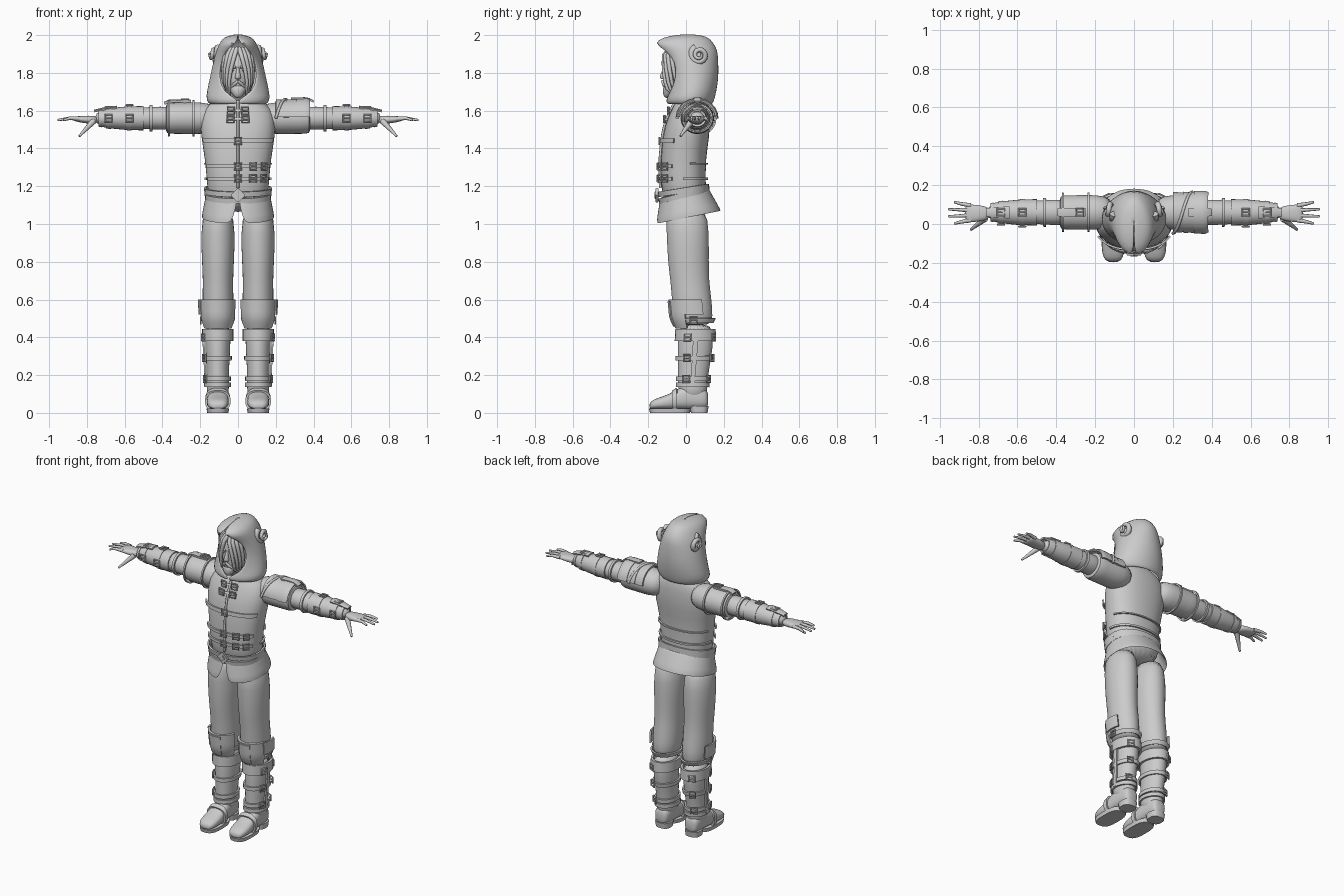
import bpy, bmesh
from math import sin, cos, pi, copysign, radians
from mathutils import Vector

default_cube = bpy.data.objects.get("Cube")
if default_cube:
    bpy.data.objects.remove(default_cube)

GREY = (.6, .6, .6, 1)
material = bpy.data.materials.new("plain grey")
material.use_nodes = True
material.diffuse_color = GREY
material.node_tree.nodes["Principled BSDF"].inputs["Base Color"].default_value = GREY
UP, OUT, FRONT = 0, pi / 2, pi
BACK = UP


def link(name, data):
    item = bpy.data.objects.new(name, data)
    bpy.context.collection.objects.link(item)
    return item


def finish(name, source):
    """Bake an object's modifiers or curve into a shaded, coloured mesh."""
    graph = bpy.context.evaluated_depsgraph_get()
    mesh = bpy.data.meshes.new_from_object(source.evaluated_get(graph))
    bpy.data.objects.remove(source)
    mesh.materials.clear()
    mesh.materials.append(material)
    mesh.shade_smooth()
    mesh.set_sharp_from_angle(angle=radians(50))
    return link(name, mesh)


def finish_bmesh(name, bm, thick=0, smooth=False):
    bmesh.ops.recalc_face_normals(bm, faces=bm.faces)
    mesh = bpy.data.meshes.new(name)
    bm.to_mesh(mesh)
    bm.free()
    source = link(name + "_source", mesh)
    if thick:
        solid = source.modifiers.new("thickness", "SOLIDIFY")
        solid.thickness, solid.offset = thick, 0
    if smooth:
        source.modifiers.new("smoothing", "SUBSURF").levels = 1
    return finish(name, source)


def tube(name, points, radii, cyclic=False):
    curve = bpy.data.curves.new(name, "CURVE")
    curve.dimensions = "3D"
    curve.bevel_depth, curve.bevel_resolution, curve.use_fill_caps = 1, 2, True
    spline = curve.splines.new("POLY")
    spline.points.add(len(points) - 1)
    for target, place, radius in zip(spline.points, points, radii):
        target.co = (*place, 1)
        target.radius = radius
    spline.use_cyclic_u = cyclic
    return finish(name, link(name + "_source", curve))


def taper(thick, thin, count):
    return [thick + (thin - thick) * i / (count - 1) for i in range(count)]


def box(name, place, size, turn=(0, 0, 0)):
    bm = bmesh.new()
    bmesh.ops.create_cube(bm, size=1)
    bmesh.ops.scale(bm, vec=size, verts=bm.verts)
    bmesh.ops.bevel(bm, geom=bm.edges[:], offset=.003, segments=2, affect="EDGES")
    item = finish_bmesh(name, bm)
    item.location, item.rotation_euler = place, turn


class Body:
    """A skin over oval sections: (position, centre, half width, half depth[, open arc])."""

    def __init__(self, rings, axis="z", centre=0, side=1, square=1, tilt=0):
        self.rings, self.axis, self.centre = rings, axis, centre
        self.side, self.square, self.tilt = side, square, tilt

    def point(self, t, angle, grow=0, tilt=0):
        for low, high in zip(self.rings, self.rings[1:]):
            if t <= high[0]:
                break
        blend = (t - low[0]) / (high[0] - low[0])
        middle, wide, deep = [p + (q - p) * blend for p, q in zip(low, high)][1:4]
        s, c = sin(angle), cos(angle)
        a = self.centre + (wide + grow) * copysign(abs(s) ** self.square, s)
        b = middle + (deep + grow) * copysign(abs(c) ** self.square, c)
        t += (self.tilt + tilt) * b
        x, y, z = {"z": (a, b, t), "x": (t, a, b), "y": (a, t, b)}[self.axis]
        return Vector((x * self.side, y, z))

    def build(self, name, stations, arcs, closed, facing=UP, grow=0, tilt=0, caps=False, **kw):
        count = 24
        bm = bmesh.new()
        rows = []
        for t, arc in zip(stations, arcs):
            angles = [facing + arc * pi * (2 * i / count - 1) for i in range(count + (not closed))]
            rows.append([bm.verts.new(self.point(t, angle, grow, tilt)) for angle in angles])
        for low, high in zip(rows, rows[1:]):
            for i in range(count):
                j = (i + 1) % len(low)
                bm.faces.new((low[i], low[j], high[j], high[i]))
        if caps:
            bm.faces.new(rows[0])
            bm.faces.new(rows[-1])
        return finish_bmesh(name, bm, **kw)

    def skin(self, name, thick=0, smooth=True):
        """The whole body: capped if solid, open if it has thickness."""
        arcs = [ring[4] if thick else 1 for ring in self.rings]
        stations = [ring[0] for ring in self.rings]
        self.build(name, stations, arcs, not thick, caps=not thick, thick=thick, smooth=smooth)
        return self

    def panel(self, name, start, end, arc=1, thick=.01, **kw):
        """A band or plate that follows the surface."""
        stations = taper(start, end, 6)
        self.build(name, stations, [arc] * 6, arc == 1, thick=thick, **kw)

    def buckle(self, name, t, angle, grow=.015, wide=.018, high=.018):
        place = self.point(t, angle, grow)
        turn = (self.point(t, angle, 1) - place).to_track_quat("Z", "Y")
        put = lambda x, y: place + turn @ Vector((x * wide, y * high, 0))
        tube(name, [put(-1, -1), put(1, -1), put(1, 1), put(-1, 1)], [.005] * 4, True)
        tube(name + "_prong", [put(-1, 0), put(1, 0)], [.004] * 2)

    def strap(self, name, t, half=.012, buckles=(), **kw):
        self.panel(name, t - half, t + half, grow=.006, **kw)
        for i, angle in enumerate(buckles):
            self.buckle(f"{name}_buckle_{i}", t, angle)

    def line(self, name, start, end, angle, swing, radii, grow=0):
        """A cord laid along the surface, swinging round it as it goes."""
        steps = taper(0, 1, len(radii))
        tube(name, [self.point(start + (end - start) * f, angle + swing * f, grow) for f in steps], radii)


# Hood with a forward peak and an open front
Body([(1.635, .02, .145, .115, 1), (1.66, .02, .167, .125, 1), (1.7, .03, .162, .125, .84),
      (1.78, .04, .142, .128, .75), (1.86, .035, .125, .13, .75), (1.92, .015, .108, .148, .8),
      (1.957, -.018, .094, .158, .96), (1.985, 0, .07, .115, 1), (1.995, .01, .03, .06, 1),
      (2, .01, .002, .002, 1)]).skin("hood", thick=.012)

# Head, beard and nose
head = Body([(1.6, .02, .06, .06), (1.68, -.01, .05, .06), (1.7, -.04, .045, .07), (1.75, -.04, .064, .078),
             (1.83, -.03, .074, .085), (1.9, -.02, .07, .085), (1.94, -.01, .04, .05)]).skin("head")
Body([(1.665, -.1, .012, .012), (1.69, -.09, .035, .034), (1.72, -.08, .05, .044),
      (1.745, -.07, .06, .04)]).skin("beard")
Body([(1.765, -.115, .015, .014), (1.775, -.12, .018, .022), (1.8, -.115, .01, .016),
      (1.835, -.105, .008, .014)]).skin("nose")
box("lower_lip", (0, -.122, 1.733), (.03, .012, .008))

# Jacket body with its centre seam, straps and clasps
jacket = Body([(1.06, 0, .15, .11), (1.2, -.015, .164, .12), (1.35, -.015, .176, .12), (1.46, 0, .197, .125),
               (1.54, .01, .2, .117), (1.61, .025, .185, .1), (1.655, .03, .12, .08),
               (1.68, .03, .07, .06)], square=.88).skin("jacket")
jacket.line("front_seam", 1.19, 1.65, FRONT, 0, [.007] * 12, grow=.003)
jacket.strap("chest_strap", 1.44, buckles=[FRONT], arc=.36, facing=FRONT)
jacket.strap("back_hem", 1.24, .006, arc=.5, facing=BACK)
jacket.strap("back_seam", 1.32, .004, arc=.42, facing=BACK)
for row, height in enumerate((1.555, 1.6)):
    jacket.strap(f"collar_clasp_{row}", height, .006, [FRONT - .15, FRONT + .15], arc=.08, facing=FRONT)
for row, height in enumerate((1.24, 1.305)):
    jacket.strap(f"waist_strap_{row}", height, .009, [FRONT, FRONT - .4, FRONT - .8], arc=.36, facing=FRONT)

# Crossed belts and flared skirt
for i, height in enumerate((1.155, 1.18)):
    jacket.panel(f"belt_{i}", height - .014, height + .014, grow=.012, tilt=.24 - .08 * i)
Body([(1.03, .013, .192, .172, .95), (1.11, 0, .174, .142, .985), (1.17, -.01, .165, .124, 1)],
     tilt=.2, square=.92).skin("skirt", thick=.01)
for label, wide, y in (("rim", .056, -.153), ("centre", .03, -.16)):
    box("belt_buckle_" + label, (0, y, 1.152), (wide, .016, wide), (0, pi / 4, 0))

for side, label in ((1, "left_"), (-1, "right_")):
    # Face and loose hair
    head.line(label + "brow", 1.83, 1.835, FRONT - side * .15, -side * .6, [.006, .008, .005])
    head.line(label + "eye", 1.816, 1.816, FRONT - side * .3, -side * .2, [.006, .008, .006], -.003)
    head.line(label + "moustache", 1.757, 1.725, FRONT, -side * .6, [.008, .009, .005], .006)
    for i in range(4):
        head.line(f"{label}hair_{i}", 1.93, 1.68, FRONT - side * (.1 + i / 4), -side * .8,
                  taper(.013, .008, 8), .012)

    # Curled horn on the side of the hood
    coil = []
    for i in range(28):
        radius, angle = .044 - .0012 * i, .42 * i + 2
        coil.append((side * (.105 + .05 * i / 28), .07 + radius * cos(angle), 1.895 + radius * sin(angle)))
    tube(label + "horn", coil, taper(.02, .006, len(coil)))

    # Sleeve, forearm and bracer
    def arm(name, sizes):
        rings = [(x, 1.56, r, r * .94) for x, r in sizes]
        return Body(rings, "x", .06, side).skin(label + name)

    sleeve = arm("sleeve", [(.1, .075), (.2, .092), (.28, .088), (.37, .09), (.385, .08)])
    forearm = arm("forearm", [(.3, .065), (.42, .067), (.5, .06), (.6, .057), (.7, .046), (.76, .03)])
    forearm.panel(label + "bracer", .5, .73, grow=.003)
    forearm.strap(label + "elbow_cuff", .46, .008)
    forearm.strap(label + "wrist_cuff", .73, .008)
    for i, x in enumerate((.575, .685)):
        forearm.strap(f"{label}arm_strap_{i}", x, buckles=[UP, -OUT])
    forearm.panel(label + "arm_plate", .64, .76, arc=.15, grow=.012)

    # Hand
    Body([(.74, 1.55, .03, .022), (.79, 1.552, .042, .022), (.85, 1.556, .047, .016), (.87, 1.556, .042, .01)],
         "x", .055, side, .85).skin(label + "palm")
    for i in range(4):
        y, spread, tip = .02 + .025 * i, .012 * (i - 1.5), .925 + .035 * sin(pi * i / 3)
        tube(f"{label}finger_{i}", [(side * .84, y, 1.557), (side * .89, y + spread / 2, 1.56),
                                    (side * tip, y + spread, 1.55)], taper(.012, .006, 3))
    tube(label + "thumb", [(side * (.765 + .075 * f), .03 - .06 * f, 1.545 - .08 * f)
                           for f in taper(0, 1, 4)], taper(.018, .006, 4))

    # Trouser leg and knee guard
    leg = Body([(.46, .04, .065, .085), (.5, .04, .08, .106), (.62, .028, .083, .105), (.7, .02, .08, .103),
                (.8, .012, .085, .109), (.95, .01, .092, .113), (1.1, 0, .075, .11)],
               "z", .106, side).skin(label + "trouser")
    leg.panel(label + "knee_guard", .45, .6, arc=.38, facing=FRONT, grow=.01, thick=.014)
    leg.panel(label + "knee_ridge", .46, .59, arc=.12, facing=FRONT, grow=.018)
    leg.panel(label + "knee_wing", .52, .6, arc=.14, facing=OUT, grow=.018)
    leg.strap(label + "knee_strap", .49, buckles=[OUT])

    # Boot shaft, cuff and straps
    shaft = Body([(.07, .04, .055, .07), (.13, .035, .06, .078), (.2, .037, .058, .08), (.3, .046, .064, .09),
                  (.38, .05, .068, .095), (.48, .05, .068, .09)], "z", .107, side).skin(label + "boot_shaft")
    shaft.panel(label + "boot_cuff", .38, .445, grow=.008, thick=.014)
    shaft.strap(label + "ankle_band", .148)
    shaft.panel(label + "boot_side_bar", .14, .38, arc=.04, facing=OUT, grow=.008)
    for i, height in enumerate((.18, .29, .4)):
        shaft.strap(f"{label}boot_strap_{i}", height, buckles=[OUT + .4, OUT - 1.1])

    # Foot, instep strap, sole and heel
    foot = Body([(-.195, .035, .03, .014), (-.175, .046, .052, .026), (-.12, .053, .06, .034),
                 (-.06, .066, .056, .048), (-.01, .085, .054, .066), (.06, .085, .052, .066),
                 (.105, .075, .046, .052), (.118, .07, .03, .035)], "y", .107, side, .8).skin(label + "foot")
    foot.strap(label + "instep_strap", -.06)
    for name, y, wide, deep, top in (("sole", -.085, .06, .112, .024), ("heel", .07, .05, .05, .036)):
        Body([(0, y, wide - .004, deep - .006), (top, y, wide, deep)],
             "z", .107, side, .7).skin(label + name, smooth=False)

    # Shoulder armour: overlapping plates on the left, a buckled tab on the right
    if side > 0:
        for i in range(3):
            x = .2 + .055 * i
            sleeve.panel(f"left_pauldron_{i}", x, x + .07, arc=.48, facing=UP, grow=.008 + .004 * i)
        sleeve.line("left_pauldron_trim", .2, .3, -OUT, pi, [.008] * 12, .016)
        sleeve.panel("left_pauldron_strap", .28, .4, arc=.06, grow=.022)
    else:
        sleeve.panel("right_shoulder_tab", .25, .39, arc=.07, grow=.008, thick=.014)
        sleeve.buckle("right_shoulder_buckle", .28, UP, .018)
        for i, x in enumerate((.235, .365)):
            sleeve.strap(f"right_sleeve_trim_{i}", x, .005)
